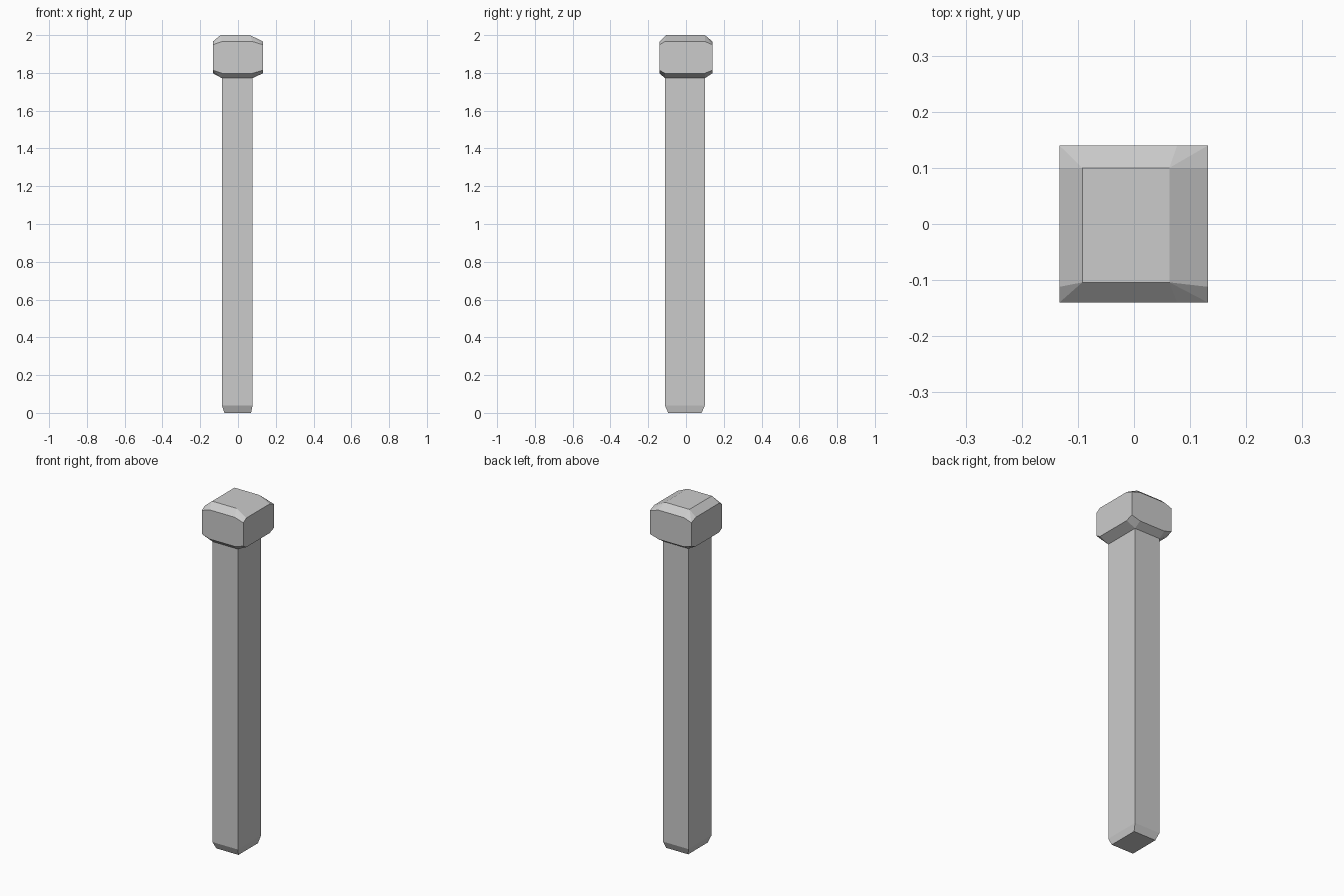
import bpy, bmesh, math

if "Cube" in bpy.data.objects:
    bpy.data.objects.remove(bpy.data.objects["Cube"])

SX, SY = (-0.085, 0.077), (-0.112, 0.10)      # shaft sides
HX, HY = (-0.133, 0.132), (-0.14, 0.14)       # head sides
TX, TY = (-0.092, 0.063), (-0.104, 0.10)      # head top face
BX, BY = (-0.072, 0.069), (-0.094, 0.083)     # foot
NECK = 1.772
ORDER = [(0, 0), (1, 0), (1, 1), (0, 1)]


def ring(bm, xs, ys, z):
    return [bm.verts.new((xs[i], ys[j], z)) for i, j in ORDER]


bm = bmesh.new()

# head: chunky block with chamfered edges and diamond corners
pts = []
for i, j in ORDER:
    pts.append((TX[i], TY[j], 2.0))
    pts.append((SX[i], SY[j], NECK))
    for mid, corner in ((1.966, 1.949), (1.798, 1.814)):
        pts += [(SX[i], HY[j], mid), (HX[i], SY[j], mid), (HX[i], HY[j], corner)]
verts = [bm.verts.new(p) for p in pts]
bmesh.ops.convex_hull(bm, input=verts)
bmesh.ops.dissolve_limit(bm, angle_limit=math.radians(3), verts=bm.verts[:], edges=bm.edges[:])

# open the head underside where the shaft joins
under = [f for f in bm.faces if all(abs(v.co.z - NECK) < 1e-4 for v in f.verts)]
bmesh.ops.delete(bm, geom=under, context='FACES')

# shaft with tapered foot
rings = [ring(bm, BX, BY, 0.0), ring(bm, SX, SY, 0.04), ring(bm, SX, SY, NECK)]
bm.faces.new(rings[0][::-1])
for a, b in zip(rings, rings[1:]):
    for k in range(4):
        n = (k + 1) % 4
        bm.faces.new((a[k], a[n], b[n], b[k]))

bmesh.ops.remove_doubles(bm, verts=bm.verts[:], dist=1e-4)
bmesh.ops.recalc_face_normals(bm, faces=bm.faces[:])

mesh = bpy.data.meshes.new("post")
bm.to_mesh(mesh)
bm.free()
bpy.context.collection.objects.link(bpy.data.objects.new("post", mesh))
